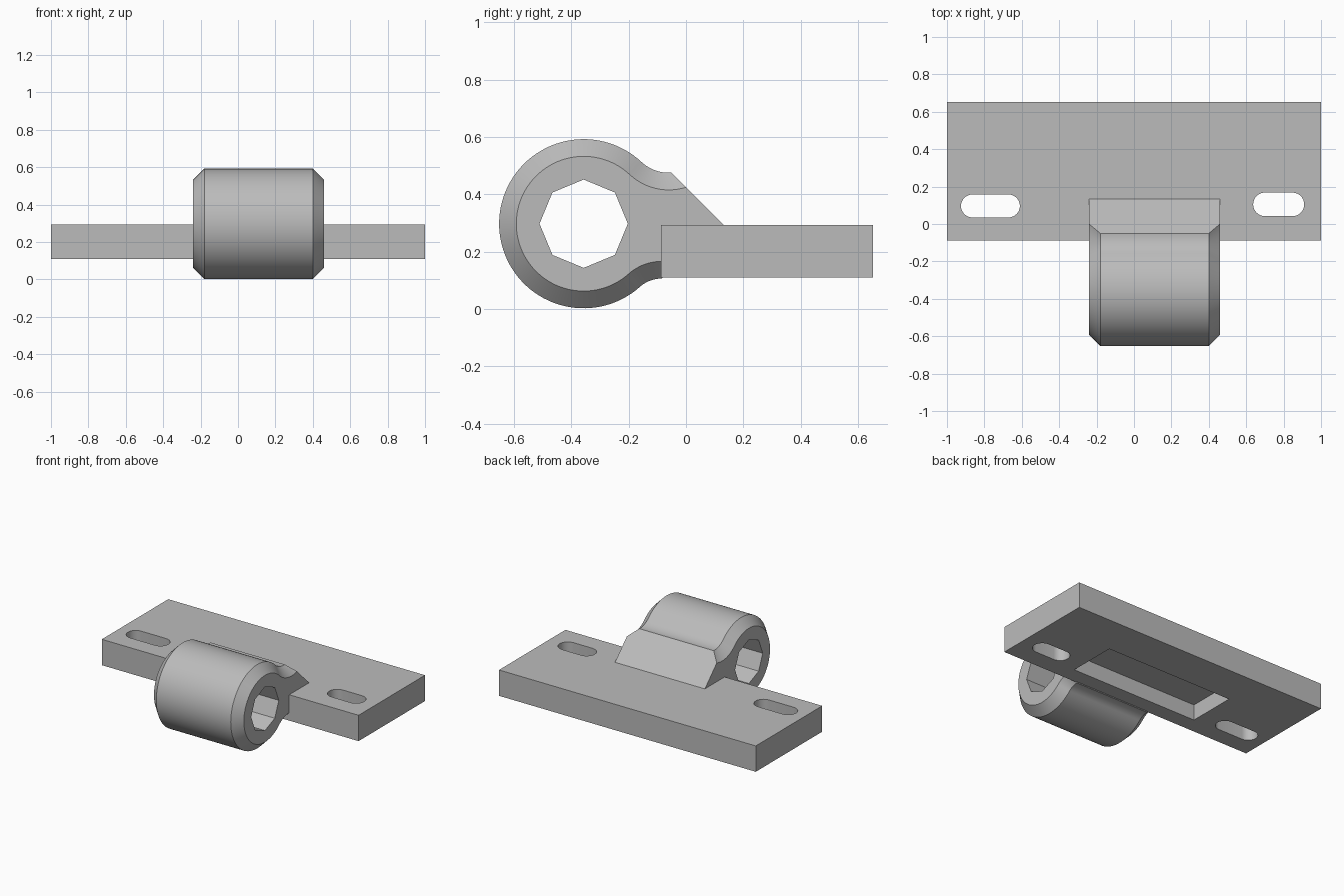
import bpy, bmesh
from math import sin, cos, pi, radians, atan2, hypot
from mathutils import Vector

cube = bpy.data.objects.get("Cube")
if cube:
    bpy.data.objects.remove(cube, do_unlink=True)

grey = bpy.data.materials.new("plain grey")
grey.use_nodes = True
grey.diffuse_color = (0.5, 0.5, 0.5, 1)
grey.node_tree.nodes["Principled BSDF"].inputs["Base Color"].default_value = (0.5, 0.5, 0.5, 1)


def loft(name, rings):
    """Solid through matching rings of points, capped at both ends."""
    bm = bmesh.new()
    loops = [[bm.verts.new(p) for p in ring] for ring in rings]
    n = len(loops[0])
    for a, b in zip(loops, loops[1:]):
        for i in range(n):
            j = (i + 1) % n
            bm.faces.new((a[i], a[j], b[j], b[i]))
    bm.faces.new(loops[0])
    bm.faces.new(loops[-1])
    bmesh.ops.recalc_face_normals(bm, faces=bm.faces)
    mesh = bpy.data.meshes.new(name)
    bm.to_mesh(mesh)
    bm.free()
    mesh.materials.append(grey)
    obj = bpy.data.objects.new(name, mesh)
    bpy.context.collection.objects.link(obj)
    return obj


def activate(obj):
    bpy.ops.object.select_all(action='DESELECT')
    obj.select_set(True)
    bpy.context.view_layer.objects.active = obj


def cut(obj, cutter):
    mod = obj.modifiers.new("cut", 'BOOLEAN')
    mod.operation = 'DIFFERENCE'
    mod.solver = 'EXACT'
    mod.object = cutter
    activate(obj)
    bpy.ops.object.modifier_apply(modifier=mod.name)
    bpy.data.objects.remove(cutter, do_unlink=True)


def arc(c, r, start, end, steps):
    return [(c[0] + r * cos(start + (end - start) * i / steps),
             c[1] + r * sin(start + (end - start) * i / steps)) for i in range(steps + 1)]


def box(name, x0, x1, y0, y1, z0, z1):
    return loft(name, [[(x0, y0, z), (x1, y0, z), (x1, y1, z), (x0, y1, z)] for z in (z0, z1)])


def slot(x0, x1, y0, y1):
    r, y = (y1 - y0) / 2, (y0 + y1) / 2
    outline = (arc((x1 - r, y), r, -pi / 2, pi / 2, 16)
               + arc((x0 + r, y), r, pi / 2, 3 * pi / 2, 16))
    return loft("slot_cutter", [[(p[0], p[1], z) for p in outline] for z in (0, 0.4)])


# Mounting plate with two slots and a pocket underneath
plate = box("mounting_plate", -1, 1, -0.087, 0.652, 0.11, 0.292)
cut(plate, slot(-0.925, -0.61, 0.035, 0.158))
cut(plate, slot(0.637, 0.91, 0.042, 0.168))
cut(plate, box("pocket_cutter", -0.475, 0.515, 0.025, 0.37, 0, 0.22))

# Barrel with a filleted neck, sloping down onto the plate
hub, radius = Vector((-0.357, 0.297)), 0.295
upper, lower = Vector((-0.06, 0.615)), Vector((-0.085, -0.008))


def barrel_outline(inset):
    to_up, to_low = upper - hub, lower - hub
    a_up, a_low = atan2(to_up.y, to_up.x), atan2(to_low.y, to_low.x)
    r_up = to_up.length - radius + inset
    r_low = to_low.length - radius + inset
    end = radians(-72.5 if inset else -86)
    pts = arc(hub, radius - inset, a_up, a_low + 2 * pi, 72)
    pts += arc(lower, r_low, a_low + pi, pi / 2, 12)[1:]
    # Root hidden inside the plate
    pts += [(-0.03, 0.16 + inset), (-0.03, 0.25), (0.13, 0.25), (0.133, 0.292)]
    pts += arc(upper, r_up, end, a_up - pi, 14)[:-1]
    return pts


sections = ((-0.24, 0.06), (-0.18, 0), (0.4, 0), (0.46, 0.06))
barrel = loft("barrel", [[(x, p[0], p[1]) for p in barrel_outline(inset)] for x, inset in sections])

# Eight-sided through hole
hole = arc(hub, 0.154, 0, 2 * pi, 8)[:-1]
cut(barrel, loft("hole_cutter", [[(x, p[0], p[1]) for p in hole] for x in (-0.5, 0.7)]))

for obj in (plate, barrel):
    activate(obj)
    bpy.ops.object.shade_smooth_by_angle(angle=radians(25))
